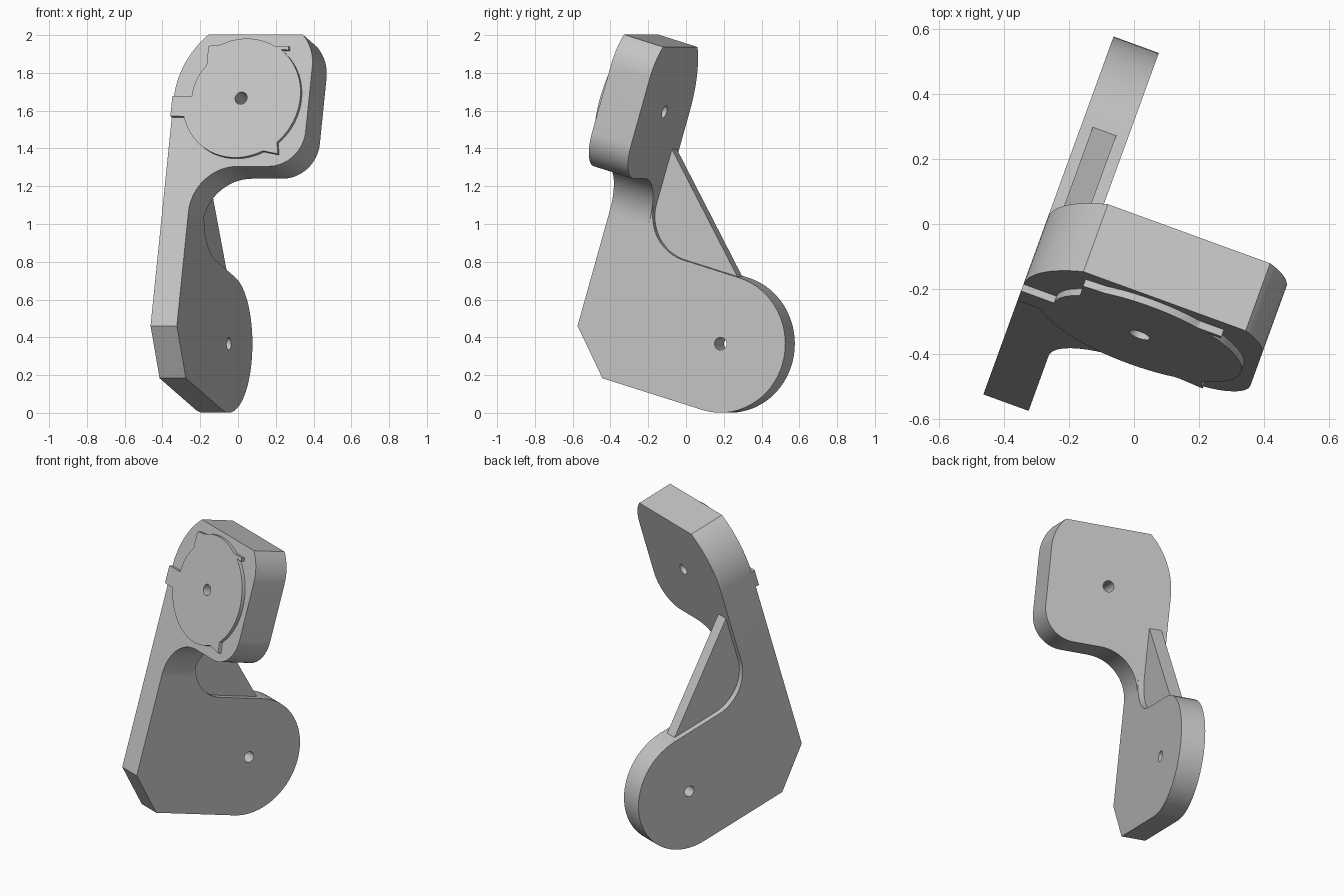
import bpy, bmesh
from math import radians, sin, cos
from mathutils import Matrix, Vector

cube = bpy.data.objects.get("Cube")
if cube:
    bpy.data.objects.remove(cube, do_unlink=True)

grey = bpy.data.materials.new("light_grey")
grey.use_nodes = True
color = (0.55, 0.55, 0.55, 1)
grey.diffuse_color = color
grey.node_tree.nodes["Principled BSDF"].inputs["Base Color"].default_value = color

# The bracket is turned and leans back as a whole
TILT = Matrix.Rotation(radians(-20), 4, 'Z') @ Matrix.Rotation(radians(-16.6), 4, 'X')

LEFT, INNER = -0.256, -0.108        # side plate thickness
FRONT, BACK = -0.755, -0.525        # head block thickness
HEAD_HOLE, LOBE_HOLE = (0.132, 1.507), (0.044, 0.395)


def arc(center, r, start, end, n=16):
    angles = [radians(start + (end - start) * i / n) for i in range(n + 1)]
    return [(center[0] + r * cos(t), center[1] + r * sin(t)) for t in angles]


def extrude(name, profile, axis, lo, hi):
    """Extrude a 2D profile along local x or y; the second value is height."""
    bm = bmesh.new()
    place = (lambda u, h: (lo, u, h)) if axis == 'x' else (lambda u, h: (u, lo, h))
    face = bm.faces.new([bm.verts.new(place(u, h)) for u, h in profile])
    step = Vector((hi - lo, 0, 0) if axis == 'x' else (0, hi - lo, 0))
    grown = bmesh.ops.extrude_face_region(bm, geom=[face])["geom"]
    bmesh.ops.translate(bm, vec=step, verts=[v for v in grown if isinstance(v, bmesh.types.BMVert)])
    if face.is_valid and not any(len(e.link_faces) < 2 for e in face.edges):
        pass
    elif not face.is_valid:
        bmesh.ops.holes_fill(bm, edges=bm.edges)
    bmesh.ops.remove_doubles(bm, verts=bm.verts, dist=1e-5)
    bmesh.ops.holes_fill(bm, edges=[e for e in bm.edges if e.is_boundary])
    bmesh.ops.recalc_face_normals(bm, faces=bm.faces)
    mesh = bpy.data.meshes.new(name)
    bm.to_mesh(mesh)
    bm.free()
    mesh.materials.append(grey)
    obj = bpy.data.objects.new(name, mesh)
    obj.matrix_world = TILT
    bpy.context.collection.objects.link(obj)
    return obj


def drill(obj, center, axis, lo, hi):
    cutter = extrude("hole_cutter", arc(center, 0.034, 0, 345, 23), axis, lo, hi)
    cutter.hide_render = True
    mod = obj.modifiers.new("hole", 'BOOLEAN')
    mod.operation, mod.solver, mod.object = 'DIFFERENCE', 'EXACT', cutter
    bpy.context.view_layer.objects.active = obj
    bpy.ops.object.modifier_apply(modifier=mod.name)
    bpy.data.objects.remove(cutter, do_unlink=True)


# Side plate: column with a round lobe at the lower back
fillet = arc((BACK + 0.24, 1.0), 0.24, 270, 180)
plate = extrude("side_plate",
                [(FRONT, 1.0), (FRONT, 0.256), (-0.5415, 0.03)]
                + arc(LOBE_HOLE, 0.365, -90, 90, 32) + fillet,
                'x', LEFT, INNER)
drill(plate, LOBE_HOLE, 'x', LEFT - 0.1, INNER + 0.1)

# Head block: rounded block with a flat top, blended into the column
head = extrude("head_block",
               [(LEFT, 1.0), (INNER, 1.0)]
               + arc((INNER + 0.25, 0.887), 0.25, 180, 90)
               + arc((0.316, 1.327), 0.19, -90, 0)
               + arc((0.256, 1.69), 0.25, 0, 44.4)
               + arc((LEFT + 0.48, 1.507), 0.48, 131.8, 180),
               'y', FRONT, BACK)
drill(head, HEAD_HOLE, 'y', FRONT - 0.1, BACK + 0.1)

# Raised round pad with locating tabs on the front of the head
pad = extrude("front_pad",
              arc(HEAD_HOLE, 0.333, -47, 54, 24)
              + [(0.371, 1.773), (0.371, 1.795)]
              + arc(HEAD_HOLE, 0.329, 61, 116)
              + [(-0.082, 1.795)]
              + arc(HEAD_HOLE, 0.28, 139.5, 178, 10)
              + [(LEFT, 1.518), (LEFT, 1.407)]
              + arc(HEAD_HOLE, 0.328, 197.8, 297.5, 24)
              + [(0.371, 1.199)],
              'y', FRONT - 0.023, FRONT)
drill(pad, HEAD_HOLE, 'y', FRONT - 0.1, FRONT + 0.1)

# Triangular rib bracing the column against the lobe
rib = extrude("rib", [(BACK, 1.3), (0.02, 0.76)] + fillet, 'x', -0.221, -0.144)

bpy.ops.object.select_all(action='DESELECT')
for part in (plate, head, pad, rib):
    part.select_set(True)
bpy.context.view_layer.objects.active = plate
bpy.ops.object.shade_smooth_by_angle(angle=radians(25))
